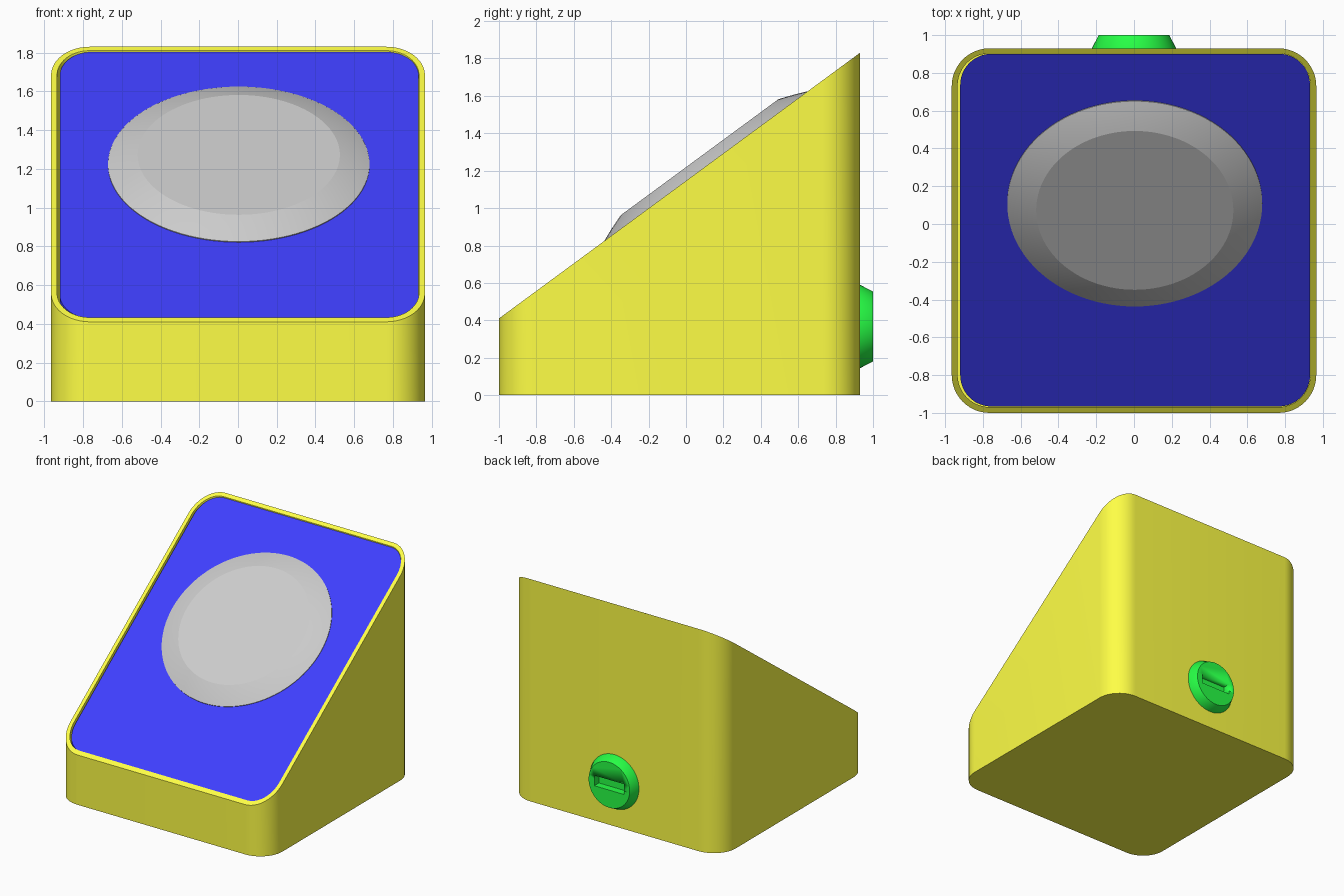
import bpy, bmesh, math
from mathutils import Matrix

if "Cube" in bpy.data.objects:
    bpy.data.objects.remove(bpy.data.objects["Cube"])

FRONT, BACK, Z_LOW, Z_HIGH = -1.0, 0.93, 0.41, 1.83
SLOPE = (Z_HIGH - Z_LOW) / (BACK - FRONT)
ANGLE = math.atan(SLOPE)


def slope_z(y, drop=0.0):
    return Z_LOW + (y - FRONT) * SLOPE - drop


def material(name, color):
    mat = bpy.data.materials.new(name)
    mat.diffuse_color = (*color, 1)
    mat.use_nodes = True
    mat.node_tree.nodes["Principled BSDF"].inputs["Base Color"].default_value = mat.diffuse_color
    return mat


def finish(name, bm, mat=None, angle=30):
    bmesh.ops.recalc_face_normals(bm, faces=bm.faces)
    mesh = bpy.data.meshes.new(name)
    bm.to_mesh(mesh)
    bm.free()
    obj = bpy.data.objects.new(name, mesh)
    bpy.context.collection.objects.link(obj)
    if mat:
        mesh.materials.append(mat)
    bpy.ops.object.select_all(action='DESELECT')
    obj.select_set(True)
    bpy.context.view_layer.objects.active = obj
    bpy.ops.object.shade_smooth_by_angle(angle=math.radians(angle))
    return obj


def rounded_rect(x0, x1, y0, y1, r, n=12):
    pts = []
    corners = [(x1 - r, y1 - r), (x0 + r, y1 - r), (x0 + r, y0 + r), (x1 - r, y0 + r)]
    for i, (cx, cy) in enumerate(corners):
        for k in range(n + 1):
            a = math.pi / 2 * (i + k / n)
            pts.append((cx + r * math.cos(a), cy + r * math.sin(a)))
    return pts


def skin(bm, loops):
    """Bridge equal-length point loops in order and cap both ends."""
    rings = [[bm.verts.new(p) for p in loop] for loop in loops]
    n = len(rings[0])
    for a, b in zip(rings, rings[1:]):
        for i in range(n):
            j = (i + 1) % n
            bm.faces.new((a[i], a[j], b[j], b[i]))
    bm.faces.new(rings[0])
    bm.faces.new(rings[-1])


def disc_loops(profile, n=96):
    return [[(r * math.cos(2 * math.pi * i / n), r * math.sin(2 * math.pi * i / n), z)
             for i in range(n)] for r, z in profile]


yellow = material("yellow", (1.0, 1.0, 0.06))
blue = material("blue", (0.05, 0.05, 1.0))
green = material("green", (0.02, 1.0, 0.06))

# Hollow wedge housing with open sloped top
outer = rounded_rect(-0.965, 0.965, FRONT, BACK, 0.2)
inner = rounded_rect(-0.934, 0.934, FRONT + 0.031, BACK - 0.027, 0.17)
bm = bmesh.new()
skin(bm, [[(x, y, 0) for x, y in outer],
          [(x, y, slope_z(y)) for x, y in outer],
          [(x, y, slope_z(y)) for x, y in inner],
          [(x, y, 0.05) for x, y in inner]])
finish("housing", bm, yellow)

# Sloped panel set just inside the rim
plate = rounded_rect(-0.92, 0.932, FRONT + 0.034, BACK - 0.029, 0.165)
bm = bmesh.new()
skin(bm, [[(x, y, slope_z(y, d)) for x, y in plate] for d in (0.06, 0.006)])
finish("sloped_panel", bm, blue)

# Flat-topped dome: a slice of a large sphere, tilted onto the panel
R = 1.67
base_h = math.sqrt(R * R - 0.675 ** 2)
profile = [(0.675, -0.03)]
for i in range(9):
    r = 0.675 - 0.153 * i / 8
    profile.append((r, math.sqrt(R * R - r * r) - base_h))
bm = bmesh.new()
skin(bm, disc_loops(profile))
bm.transform(Matrix.Translation((0.004, 0.107, slope_z(0.107)))
             @ Matrix.Rotation(ANGLE, 4, 'X'))
finish("dome_button", bm, angle=14)

# Tapered knob on the back
bm = bmesh.new()
skin(bm, disc_loops([(0.223, -0.02), (0.223, 0.0), (0.187, 0.07)], 64))
bm.transform(Matrix.Translation((0, BACK, 0.367)) @ Matrix.Rotation(-math.pi / 2, 4, 'X'))
knob = finish("back_knob", bm, green)

# Slot cut across the knob face
bm = bmesh.new()
bmesh.ops.create_cube(bm, size=1)
bm.transform(Matrix.Translation((0, 1.0, 0.367)) @ Matrix.Diagonal((0.27, 0.12, 0.085, 1)))
cutter = finish("slot_cutter", bm, green)
cutter.hide_render = True
mod = knob.modifiers.new("slot", 'BOOLEAN')
mod.operation = 'DIFFERENCE'
mod.object = cutter
bpy.context.view_layer.objects.active = knob
bpy.ops.object.modifier_apply(modifier=mod.name)
bpy.data.objects.remove(cutter)
